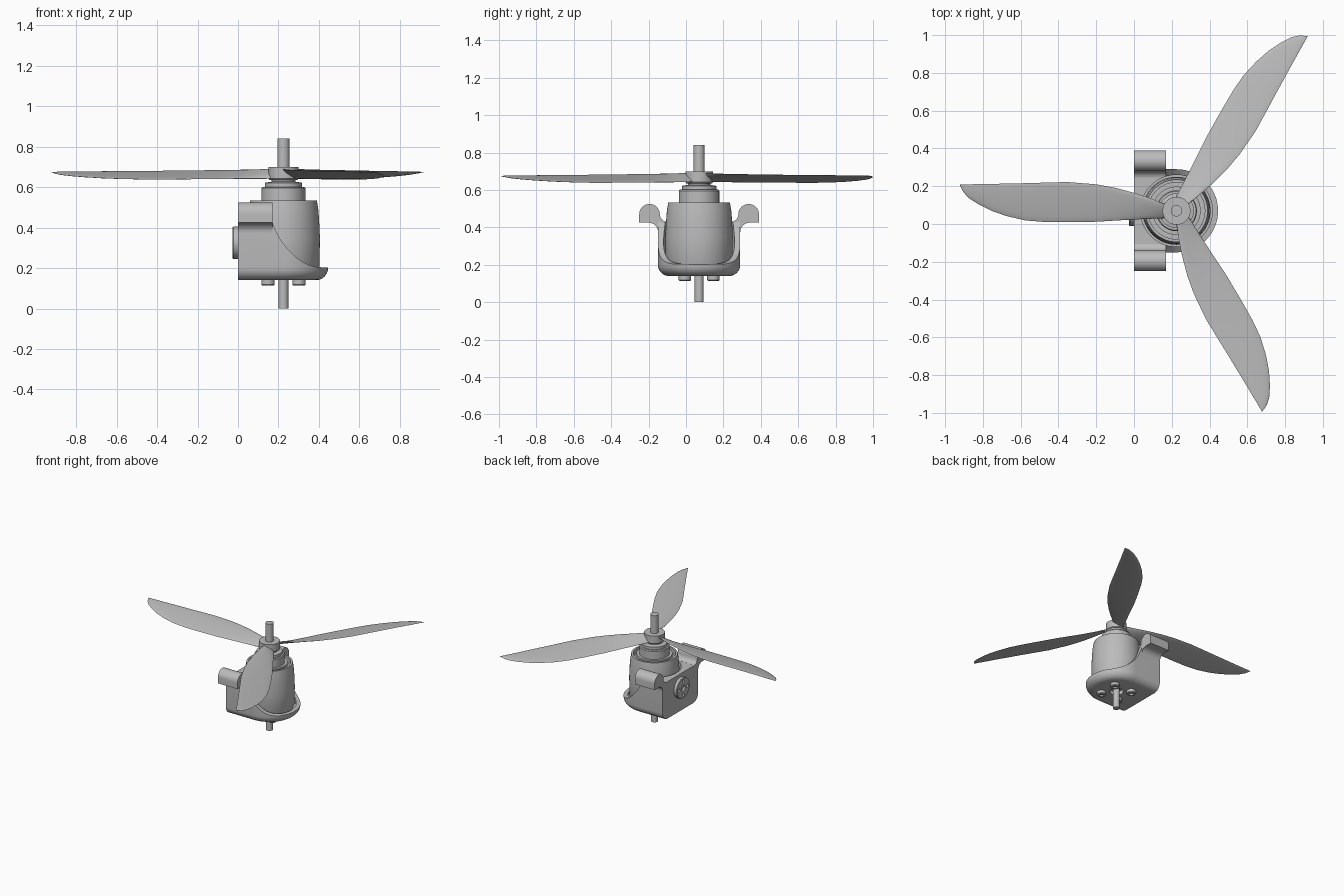
import bpy, bmesh, math
from mathutils import Matrix, Vector

if "Cube" in bpy.data.objects:
    bpy.data.objects.remove(bpy.data.objects["Cube"])

AX, AY = 0.225, 0.07          # motor axis
AXIS = Matrix.Translation((AX, AY, 0))

grey = bpy.data.materials.new("plain_grey")
grey.use_nodes = True
grey.diffuse_color = (0.5, 0.5, 0.5, 1)
for node in grey.node_tree.nodes:
    if node.type == "BSDF_PRINCIPLED":
        node.inputs["Base Color"].default_value = (0.5, 0.5, 0.5, 1)


def finish(name, bm, matrix=AXIS):
    bmesh.ops.remove_doubles(bm, verts=bm.verts, dist=1e-5)
    bmesh.ops.transform(bm, matrix=matrix, verts=bm.verts)
    bmesh.ops.recalc_face_normals(bm, faces=bm.faces)
    mesh = bpy.data.meshes.new(name)
    bm.to_mesh(mesh)
    bm.free()
    mesh.materials.append(grey)
    obj = bpy.data.objects.new(name, mesh)
    bpy.context.collection.objects.link(obj)
    return obj


def loft(bm, rings, caps=True):
    rows = [[bm.verts.new(p) for p in ring] for ring in rings]
    n = len(rows[0])
    for a, b in zip(rows, rows[1:]):
        for i in range(n):
            j = (i + 1) % n
            bm.faces.new((a[i], a[j], b[j], b[i]))
    if caps:
        bm.faces.new(rows[0])
        bm.faces.new(rows[-1])


def lathe(name, profile, matrix=AXIS, sides=64):
    # profile of (radius, height); both ends may touch the axis
    bm = bmesh.new()
    rings = []
    for r, z in profile:
        rings.append([(r * math.cos(2 * math.pi * i / sides),
                       r * math.sin(2 * math.pi * i / sides), z) for i in range(sides)])
    loft(bm, rings)
    return finish(name, bm, matrix)


def cylinder(name, r, z0, z1, matrix=AXIS, sides=64):
    return lathe(name, [(r, z0), (r, z1)], matrix, sides)


def prism(name, points, to3d, start, end, matrix=AXIS):
    bm = bmesh.new()
    loft(bm, [[to3d(p, d) for p in points] for d in (start, end)])
    return finish(name, bm, matrix)


def cut(obj, cutter):
    mod = obj.modifiers.new("cut", "BOOLEAN")
    mod.operation = "DIFFERENCE"
    mod.solver = "EXACT"
    mod.object = cutter
    bpy.context.view_layer.objects.active = obj
    bpy.ops.object.modifier_apply(modifier=mod.name)


def arc(cx, cy, r, a0, a1, n=10):
    return [(cx + r * math.cos(math.radians(a0 + (a1 - a0) * i / n)),
             cy + r * math.sin(math.radians(a0 + (a1 - a0) * i / n))) for i in range(n + 1)]


parts, cutters = [], []

# Mount: U-shaped cup with a rounded lower edge, flat on the back
bm = bmesh.new()
rings = []
levels = [(0.22 - 0.06 * (1 - math.sin(t)), 0.20 - 0.06 * math.cos(t))
          for t in [math.pi / 2 * i / 8 for i in range(9)]]
for r, z in levels + [(0.22, 0.43)]:
    outline = [(-AX, -r)] + arc(0, 0, r, -90, 90, 40) + [(-AX, r)]
    rings.append([(x, y, z) for x, y in outline])
loft(bm, rings)
mount = finish("mount_cup", bm)

# Swept lip of the cup
sweep = [(0.165, 0.6), (0.165, 0.44), (0.18, 0.40), (0.20, 0.358), (0.225, 0.32), (0.25, 0.29),
         (0.285, 0.255), (0.32, 0.23), (0.355, 0.214), (0.39, 0.205), (0.5, 0.2), (0.5, 0.6)]
lip = prism("lip_cutter", sweep, lambda p, d: (p[0], d, p[1]), -0.4, 0.5, Matrix())
bore = cylinder("bore_cutter", 0.19, 0.185, 0.7)
shaft_hole = cylinder("shaft_hole_cutter", 0.05, 0.1, 0.17)
cutters += [lip, bore, shaft_hole]
for cutter in cutters:
    cut(mount, cutter)
parts.append(mount)

# Curled hooks on both sides
for side, label in ((1, "back"), (-1, "front")):
    hook = ([(0.18, 0.34), (0.22, 0.34)] + arc(0.27, 0.375, 0.05, 180, 90, 8)
            + [(0.32, 0.425)] + arc(0.265, 0.47, 0.055, 0, 180, 16)
            + arc(0.17, 0.47, 0.04, 0, -80, 6))
    obj = prism(label + "_hook", hook, lambda p, d: (d, side * p[0], p[1]), -AX, 0.17 - AX)
    cut(obj, bore)
    parts.append(obj)

# Motor can with a ring groove on top
parts.append(lathe("motor_body", [
    (0, 0.18), (0.165, 0.18), (0.178, 0.21), (0.18, 0.35), (0.176, 0.44), (0.172, 0.49),
    (0.165, 0.533), (0.15, 0.533), (0.15, 0.49), (0.128, 0.49), (0.128, 0.533), (0, 0.533)]))
parts.append(lathe("motor_collar", [
    (0, 0.52), (0.108, 0.52), (0.108, 0.595), (0.103, 0.602), (0.092, 0.602),
    (0.092, 0.622), (0.06, 0.627), (0.06, 0.64), (0, 0.64)]))
parts.append(lathe("propeller_hub", [
    (0, 0.635), (0.068, 0.635), (0.074, 0.642), (0.074, 0.70), (0, 0.70)]))
parts.append(cylinder("upper_shaft", 0.03, 0.68, 0.84, sides=32))
parts.append(cylinder("lower_shaft", 0.024, 0.0, 0.19, sides=32))

# Propeller blades: x, high edge y, low edge y, high z, low z, relative to the axis
stations = [
    (-0.02, 0.03, -0.03, 0.690, 0.645), (-0.075, 0.042, -0.04, 0.688, 0.644),
    (-0.15, 0.07, -0.043, 0.686, 0.643), (-0.225, 0.095, -0.046, 0.685, 0.642),
    (-0.325, 0.122, -0.052, 0.684, 0.641), (-0.425, 0.14, -0.058, 0.683, 0.640),
    (-0.575, 0.152, -0.06, 0.681, 0.639), (-0.70, 0.149, -0.059, 0.680, 0.639),
    (-0.80, 0.146, -0.051, 0.679, 0.641), (-0.90, 0.144, -0.028, 0.678, 0.645),
    (-0.98, 0.142, 0.0, 0.677, 0.650), (-1.05, 0.141, 0.035, 0.676, 0.656),
    (-1.10, 0.14, 0.068, 0.676, 0.662), (-1.13, 0.14, 0.10, 0.675, 0.668),
    (-1.147, 0.14, 0.137, 0.675, 0.674)]
for k in range(3):
    bm = bmesh.new()
    rings = []
    for x, yh, yl, zh, zl in stations:
        thick = 0.011 + 0.012 * max(0, 1 + x / 0.3)
        thick *= min(1, (yh - yl) / 0.08)
        ring = []
        for i in range(16):
            a = 2 * math.pi * i / 16
            t = 0.5 + 0.5 * math.cos(a)
            ring.append((x, yl + (yh - yl) * t,
                         zl + (zh - zl) * t + 0.5 * thick * math.sin(a)))
        rings.append(ring)
    loft(bm, rings)
    parts.append(finish("blade_%d" % (k + 1), bm,
                        AXIS @ Matrix.Rotation(2 * math.pi * k / 3, 4, "Z")))

# Screws under the cup
screw = [(0, 0.126), (0.016, 0.126), (0.016, 0.113), (0.028, 0.113),
         (0.033, 0.118), (0.033, 0.16), (0, 0.16)]
for k in range(4):
    a = math.pi / 4 + k * math.pi / 2
    spot = Vector((0.108 * math.cos(a), 0.108 * math.sin(a), 0))
    parts.append(lathe("screw_%d" % (k + 1), screw, AXIS @ Matrix.Translation(spot), 24))

# Round boss on the flat back, with small holes
facing = Matrix.Translation((0, AY, 0.325)) @ Matrix.Rotation(-math.pi / 2, 4, "Y")
boss = lathe("round_boss", [
    (0, -0.01), (0.08, -0.01), (0.08, 0.022), (0.077, 0.026),
    (0.022, 0.026), (0.022, 0.01), (0, 0.01)], facing, 48)
for k in range(4):
    offset = (0.052 * math.cos(k * math.pi / 2), 0.052 * math.sin(k * math.pi / 2), 0)
    hole = cylinder("boss_hole_cutter", 0.012, 0.008, 0.05,
                    facing @ Matrix.Translation(offset), 20)
    cut(boss, hole)
    cutters.append(hole)
parts.append(boss)

for obj in cutters:
    bpy.data.objects.remove(obj)

# Smooth shading with crisp edges
bpy.ops.object.select_all(action="DESELECT")
for obj in parts:
    obj.select_set(True)
bpy.context.view_layer.objects.active = parts[0]
bpy.ops.object.shade_smooth_by_angle(angle=math.radians(32))
